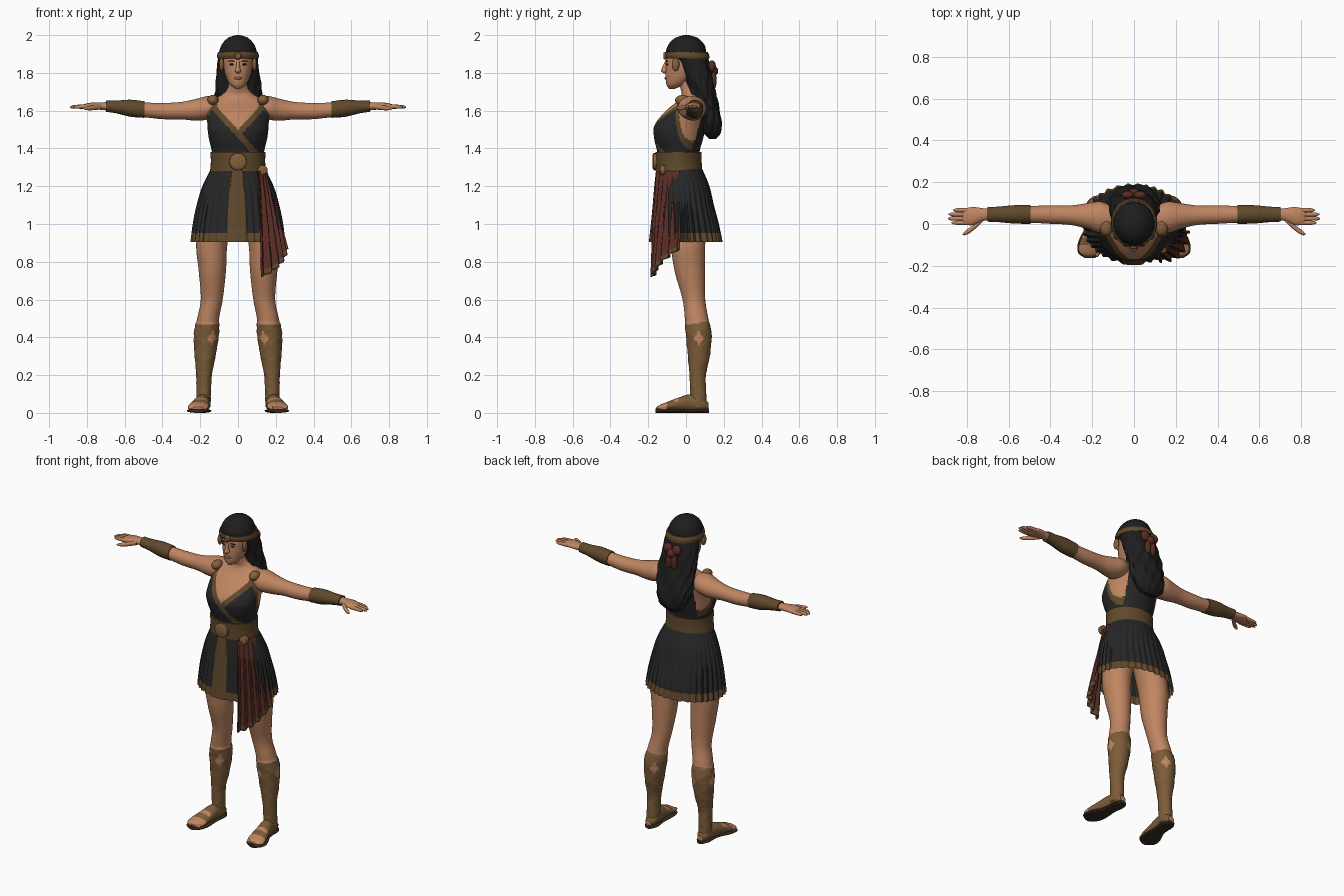
import bpy
import bmesh
from math import sin, cos, pi
from mathutils import Vector

if "Cube" in bpy.data.objects:
    bpy.data.objects.remove(bpy.data.objects["Cube"], do_unlink=True)


def material(name, r, g, b):
    mat = bpy.data.materials.new(name)
    mat.use_nodes = True
    mat.diffuse_color = (r, g, b, 1)
    bsdf = mat.node_tree.nodes["Principled BSDF"]
    bsdf.inputs["Base Color"].default_value = (r, g, b, 1)
    bsdf.inputs["Roughness"].default_value = 0.8
    return mat


skin = material("warm skin", .52, .235, .12)
lip = material("lip skin", .36, .13, .075)
hair_black = material("hair black", .013, .013, .014)
cloth_black = material("cloth black", .02, .02, .021)
trim = material("trim brown", .115, .066, .024)
leather = material("sandal leather", .2, .108, .04)
red = material("dark red", .105, .026, .018)
bronze = material("bronze", .24, .115, .042)
sole_brown = material("sole brown", .035, .024, .014)


def finish(name, bm, mats, smooth=40, normals=True):
    """Turn a bmesh into a smooth shaded object with sharp creases kept."""
    if normals:
        bmesh.ops.recalc_face_normals(bm, faces=bm.faces)
    for f in bm.faces:
        f.smooth = True
    mesh = bpy.data.meshes.new(name)
    bm.to_mesh(mesh)
    bm.free()
    for m in mats:
        mesh.materials.append(m)
    mesh.set_sharp_from_angle(angle=smooth * pi / 180)
    obj = bpy.data.objects.new(name, mesh)
    bpy.context.collection.objects.link(obj)
    return obj


def spline(rows, sub):
    """Smoothly fill in cross-sections between the given rows."""
    rows = [Vector(r) for r in rows]
    last = len(rows) - 1

    def slope(i):
        a, b = rows[max(i - 1, 0)], rows[min(i + 1, last)]
        return (b - a) / (b[0] - a[0])
    out = []
    for i in range(last):
        p, q = rows[i], rows[i + 1]
        h = q[0] - p[0]
        for k in range(sub):
            t = k / sub
            u = t * t * (3 - 2 * t)
            out.append(p * (1 - u) + q * u + slope(i) * (h * t * (1 - t) ** 2)
                       - slope(i + 1) * (h * t * t * (1 - t)))
    return out + [rows[last]]


def loft(name, axis, rows, mats, rule=None, shape=None, segs=32, sub=5, side=1, caps=True):
    """Skin elliptical sections: (position, centre, centre, radius, radius)."""
    bm = bmesh.new()
    i, j = [k for k in range(3) if k != axis]
    rings = []
    for t, ci, cj, ri, rj in spline(rows, sub):
        ring = []
        for n in range(segs):
            a = 2 * pi * n / segs
            s = shape(a, t) if shape else 1
            co = Vector((0, 0, 0))
            co[axis], co[i], co[j] = t, ci + ri * s * cos(a), cj + rj * s * sin(a)
            ring.append(bm.verts.new(co))
        rings.append(ring)
    for lo, hi in zip(rings, rings[1:]):
        for n in range(segs):
            m = (n + 1) % segs
            f = bm.faces.new((lo[n], lo[m], hi[m], hi[n]))
            if rule:
                f.material_index = rule(f.calc_center_median(), 2 * pi * (n + .5) / segs)
    if caps:
        bm.faces.new(rings[0])
        bm.faces.new(rings[-1])
    for v in bm.verts:
        v.co.x *= side
    return finish(name, bm, mats)


def ball(name, pos, size, mat):
    bm = bmesh.new()
    bmesh.ops.create_uvsphere(bm, u_segments=20, v_segments=12, radius=1)
    for v in bm.verts:
        v.co = Vector(pos) + Vector(a * b for a, b in zip(v.co, size))
    return finish(name, bm, [mat])


# Torso: skin, wrapped bodice and its edging
def bodice_rule(c, a):
    x, y, z = c
    if z > 1.685:
        return 0
    hole = ((y - .03) / .065) ** 2 + ((z - 1.58) / .14) ** 2
    if abs(x) > .11 and hole < 1.75:
        return 0 if hole < 1 else 2
    neck = 1.5 + 1.09 * abs(x) if y < .03 else 1.58 + .6 * abs(x)
    if z > neck:
        return 0
    overlap = 1.5 - 1.09 * x
    crossing = y < 0 and x > 0 and overlap - .045 < z < overlap
    return 2 if z > neck - .045 or crossing else 1


def bust(a, z):
    lift = max(0, 1 - abs(z - 1.5) / .11)
    return 1 + .07 * lift * max(0, -sin(a)) * (1.6 * abs(cos(a)) - .3) * 2


loft("torso_and_bodice", 2, [
    (1.28, 0, -.035, .13, .11), (1.38, 0, -.04, .138, .112), (1.45, 0, -.04, .153, .13),
    (1.52, 0, -.032, .16, .138), (1.6, 0, .005, .165, .112), (1.65, 0, .03, .15, .075),
    (1.685, 0, .032, .085, .055), (1.72, 0, .02, .054, .05), (1.79, 0, .01, .05, .05)],
    [skin, cloth_black, trim], bodice_rule, bust, segs=144, sub=11)

# Belt and its discs
loft("belt", 2, [(1.28, 0, -.037, .148, .124), (1.33, 0, -.039, .144, .122),
                 (1.38, 0, -.04, .146, .122)], [trim], segs=64)


def disc(name, x, y, z, r, mat=bronze):
    loft(name, 1, [(y - .012, x, z, r * .7, r * .7), (y - .006, x, z, r, r),
                   (y + .02, x, z, r, r)], [mat], segs=16, sub=2)


disc("belt_medallion", 0, -.166, 1.33, .045)
disc("sash_button", .13, -.13, 1.285, .026)


# Pleated skirt with front panel and hem
def on_panel(a):
    return sin(a) < 0 and abs(cos(a) + .03) < .2


def pleats(a, z):
    if on_panel(a):
        return 1.035
    return 1 + .026 * min(1, (1.3 - z) * 4) * sin(a * 34 + sin(a * 5))


loft("skirt", 2, [(1.3, 0, -.035, .14, .118), (1.2, 0, -.02, .187, .143),
                  (1.1, 0, -.013, .215, .158), (1, 0, -.005, .234, .175),
                  (.905, 0, 0, .246, .19)],
     [cloth_black, trim], lambda c, a: int(on_panel(a) or c.z < .95), pleats,
     segs=240, sub=8, caps=False)

# Draped side sash
bm = bmesh.new()
nu, nv = 48, 40
grid = []
for iv in range(nv + 1):
    v = iv / nv
    row = []
    for iu in range(nu + 1):
        u = iu / nu
        top = Vector((.1 + .05 * u, -.152 + .122 * u, 1.28))
        low = Vector((.112 + .138 * u, -.165 + .14 * u, .72 + .15 * u ** 1.2))
        p = top.lerp(low, v)
        side_bulge = .022 + .012 * v + sin(pi * u) * (.015 + .035 * v)
        fold = .012 * min(1, .2 + v * 1.5) * sin(u * 30 + v * 2)
        row.append(bm.verts.new(p + Vector((.6, -.7, 0)) * (side_bulge + fold - .012)))
    grid.append(row)
for iv in range(nv):
    for iu in range(nu):
        f = bm.faces.new((grid[iv][iu], grid[iv + 1][iu],
                          grid[iv + 1][iu + 1], grid[iv][iu + 1]))
        f.material_index = int(iv > nv * .93)
sash = finish("side_sash", bm, [red, trim], normals=False)
solid = sash.modifiers.new("thickness", "SOLIDIFY")
solid.thickness = .012


# Laced legs
def lace(a, z):
    if z > .475:
        return 1
    band = max(sin(3 * a + z * 70), sin(3 * a - z * 70))
    return 1.03 + .045 * max(0, band - .4)


def leg_rule(c, a):
    if c.z > .475 + .01 * sin(a):
        return 0
    gap = abs(c.z - .395) / .04 + abs(sin(1.5 * a)) / .6
    return 0 if gap < 1 else 1


for side, word in ((1, "left"), (-1, "right")):
    loft(word + "_leg", 2, [
        (1.08, .1, .01, .09, .1), (.9, .138, .01, .083, .092), (.75, .136, .02, .072, .08),
        (.6, .139, .042, .058, .06), (.5, .158, .056, .058, .062), (.42, .167, .067, .064, .066),
        (.3, .174, .068, .053, .056), (.2, .18, .062, .04, .042), (.1, .182, .065, .037, .041),
        (.03, .184, .065, .037, .042)],
        [skin, leather], leg_rule, lace, segs=72, sub=12, side=side)
    # Sandal foot with bare toes and a dark sole
    loft(word + "_foot", 1, [
        (.118, .182, .035, .02, .02), (.09, .182, .045, .036, .036), (.02, .188, .052, .04, .046),
        (-.04, .198, .045, .046, .036), (-.1, .208, .034, .055, .024), (-.135, .212, .028, .05, .016),
        (-.153, .212, .024, .03, .008)],
        [skin, leather],
        lambda c, a: int(c.y > -.1 and not (-.065 < c.y < -.04 and sin(a) > .5)),
        segs=36, side=side)
    loft(word + "_sole", 1, [
        (.122, .182, .011, .02, .011), (.09, .182, .011, .04, .011), (0, .188, .011, .04, .011),
        (-.09, .206, .011, .062, .011), (-.14, .212, .011, .054, .011),
        (-.162, .212, .011, .025, .011)], [sole_brown], segs=28, side=side)
    for n in range(5):
        ball(word + "_toe", (side * (.176 + .02 * n), -.138 + .005 * n, .026),
             (.012 - .001 * n, .02, .012), skin)

    # Arm, bracer and hand
    loft(word + "_arm", 0, [
        (.1, .03, 1.62, .055, .05), (.16, .032, 1.615, .075, .062), (.22, .038, 1.605, .062, .058),
        (.3, .042, 1.6, .047, .046), (.4, .045, 1.598, .044, .043), (.5, .046, 1.605, .04, .039),
        (.57, .046, 1.613, .04, .041), (.68, .046, 1.622, .028, .024), (.72, .045, 1.624, .03, .02),
        (.77, .038, 1.625, .043, .018), (.81, .035, 1.622, .038, .014), (.82, .035, 1.622, .03, .008)],
        [skin], side=side)
    loft(word + "_bracer", 0, [
        (.495, .046, 1.606, .045, .044), (.57, .046, 1.613, .044, .045),
        (.65, .046, 1.62, .037, .033), (.7, .046, 1.624, .035, .03)], [trim], side=side)
    for n, tip in enumerate((.873, .89, .886, .865)):
        y = .006 + .02 * n
        loft(word + "_finger", 0, [
            (.79, y, 1.622, .011, .012), (tip - .015, y, 1.62, .009, .009),
            (tip, y, 1.618, .003, .003)], [skin], segs=12, sub=4, side=side)
    loft(word + "_thumb", 0, [
        (.725, .025, 1.62, .016, .014), (.77, -.018, 1.615, .014, .013),
        (.805, -.042, 1.612, .011, .009), (.82, -.05, 1.612, .003, .003)], [skin],
        segs=14, side=side)

    # Shoulder clasp, face details and temple ornament
    ball(word + "_shoulder_clasp", (side * .133, -.018, 1.655), (.03, .04, .028), bronze)
    ball(word + "_eye", (side * .032, -.099, 1.845), (.013, .006, .005), hair_black)
    ball(word + "_brow", (side * .034, -.102, 1.862), (.018, .006, .003), hair_black)
    ball(word + "_temple_ornament", (side * .087, -.055, 1.845), (.012, .02, .035), bronze)

# Head and face
loft("head", 2, [
    (1.715, 0, -.075, .012, .014), (1.735, 0, -.057, .04, .046), (1.78, 0, -.03, .064, .078),
    (1.83, 0, -.016, .076, .092), (1.88, 0, -.008, .079, .097), (1.93, 0, 0, .07, .08),
    (1.97, 0, 0, .03, .03)], [skin], segs=40)
loft("nose", 2, [(1.797, 0, -.112, .008, .006), (1.81, 0, -.112, .017, .02),
                 (1.825, 0, -.11, .011, .018), (1.865, 0, -.1, .008, .009)], [skin], segs=16)
ball("lips", (0, -.102, 1.772), (.022, .012, .008), lip)


# Long wavy hair
def waves(a, z):
    loose = min(1, max(0, (1.9 - z) * 5))
    return 1 + loose * (.05 * sin(5 * a + 30 * z) + .035 * sin(11 * a - 45 * z)) + .012 * sin(20 * a)


loft("hair", 2, [
    (2, 0, .002, .012, .014), (1.987, 0, .002, .05, .056), (1.95, 0, .002, .085, .094),
    (1.905, 0, .003, .1, .105), (1.865, 0, .032, .106, .088), (1.8, 0, .058, .112, .08),
    (1.72, 0, .08, .12, .07), (1.64, 0, .102, .12, .066), (1.55, 0, .127, .108, .06),
    (1.485, 0, .137, .085, .045), (1.45, 0, .14, .04, .018)],
    [hair_black], None, waves, segs=90, sub=8)

# Headband, brow ornament and ribbon
loft("headband", 2, [(1.875, 0, .01, .109, .114), (1.892, 0, .006, .111, .117),
                     (1.91, 0, .003, .106, .112)], [trim], segs=48)
disc("brow_ornament", 0, -.108, 1.89, .02)
ball("ribbon_knot", (0, .145, 1.81), (.028, .025, .028), red)
for side in (1, -1):
    ball("ribbon_loop", (side * .03, .138, 1.835), (.03, .02, .032), red)
    ball("ribbon_tail", (side * .018, .147, 1.76), (.02, .015, .048), red)
